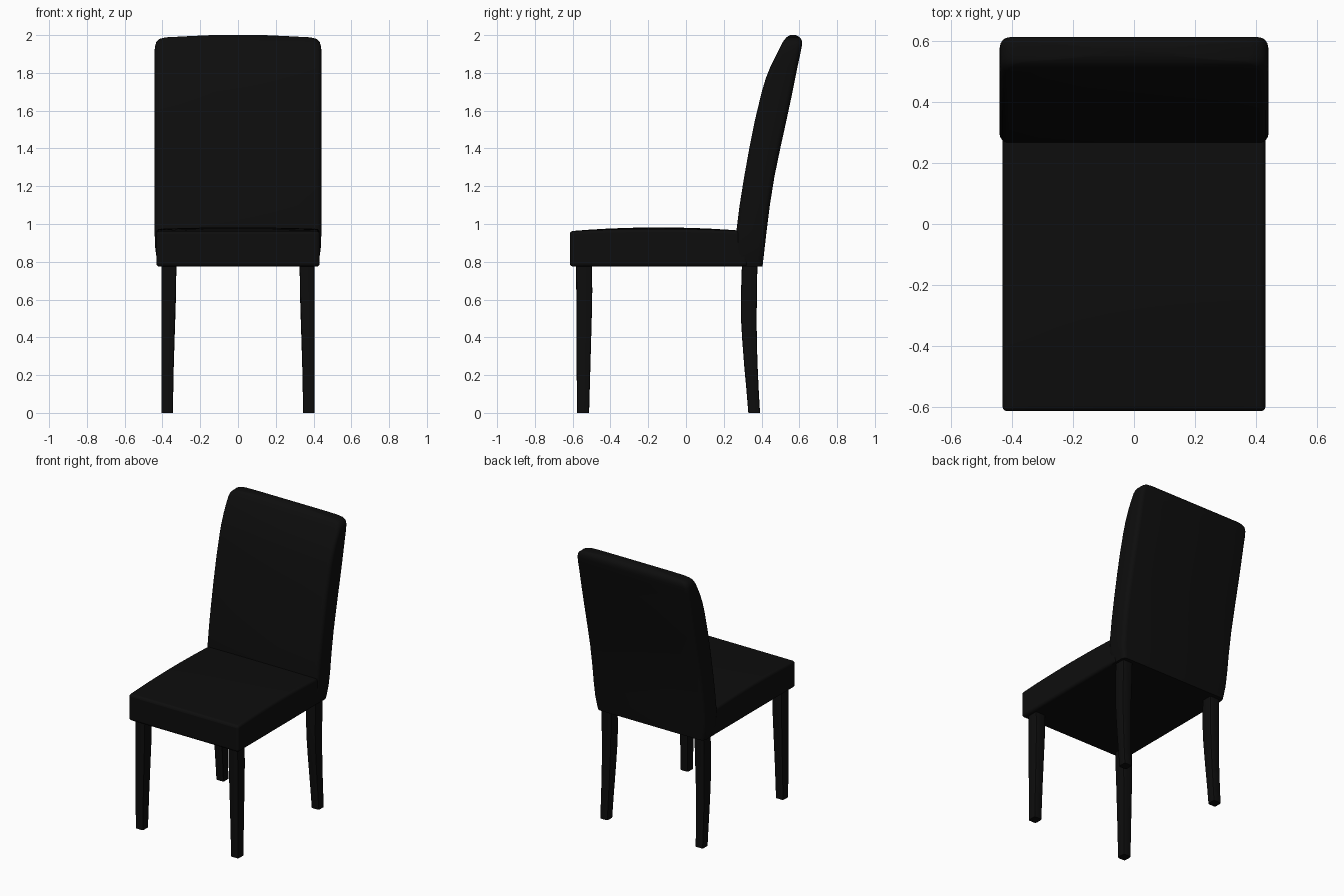
import bpy, bmesh, math

if "Cube" in bpy.data.objects:
    bpy.data.objects.remove(bpy.data.objects["Cube"])

black = bpy.data.materials.new("black leather")
black.diffuse_color = (0.004, 0.004, 0.004, 1)
black.use_nodes = True
black.node_tree.nodes["Principled BSDF"].inputs["Base Color"].default_value = black.diffuse_color


def finish(bm, name, angle=40):
    bmesh.ops.recalc_face_normals(bm, faces=bm.faces)
    me = bpy.data.meshes.new(name)
    bm.to_mesh(me)
    bm.free()
    ob = bpy.data.objects.new(name, me)
    bpy.context.collection.objects.link(ob)
    me.materials.append(black)
    bpy.ops.object.select_all(action='DESELECT')
    ob.select_set(True)
    bpy.context.view_layer.objects.active = ob
    bpy.ops.object.shade_smooth_by_angle(angle=math.radians(angle))
    return ob


def loft(name, rows, radius, steps=3, angle=40):
    """Stack rounded rectangles; each row is (z, x0, x1, y0, y1)."""
    bm = bmesh.new()
    rings = []
    for z, x0, x1, y0, y1 in rows:
        r = min(radius, (y1 - y0) * 0.4)
        ring = []
        corners = ((x1 - r, y1 - r), (x0 + r, y1 - r), (x0 + r, y0 + r), (x1 - r, y0 + r))
        for k, (cx, cy) in enumerate(corners):
            for i in range(steps + 1):
                a = math.pi / 2 * (k + i / steps)
                ring.append(bm.verts.new((cx + r * math.cos(a), cy + r * math.sin(a), z)))
        rings.append(ring)
    n = len(rings[0])
    for a, b in zip(rings, rings[1:]):
        for i in range(n):
            bm.faces.new((a[i], a[(i + 1) % n], b[(i + 1) % n], b[i]))
    bm.faces.new(rings[0])
    bm.faces.new(rings[-1])
    return finish(bm, name, angle)


# Backrest: z, half width, front y, back y
back = [(0.775, 0.422, 0.268, 0.405), (0.80, 0.428, 0.266, 0.408), (0.87, 0.438, 0.265, 0.416),
        (0.965, 0.442, 0.267, 0.427), (1.1, 0.442, 0.284, 0.444), (1.25, 0.442, 0.308, 0.468),
        (1.4, 0.442, 0.335, 0.499), (1.55, 0.442, 0.365, 0.532), (1.7, 0.442, 0.401, 0.564),
        (1.77, 0.442, 0.422, 0.578), (1.84, 0.442, 0.450, 0.592), (1.90, 0.442, 0.480, 0.605),
        (1.94, 0.440, 0.500, 0.613), (1.965, 0.432, 0.513, 0.615), (1.98, 0.415, 0.525, 0.609),
        (1.988, 0.385, 0.532, 0.602), (1.994, 0.27, 0.540, 0.594), (2.0, 0.14, 0.552, 0.580)]
loft("backrest", [(z, -w, w, f, b) for z, w, f, b in back], 0.03, 4)

# Seat cushion with a gently crowned top
bm = bmesh.new()
bmesh.ops.create_cube(bm, size=1)
bmesh.ops.subdivide_edges(bm, edges=bm.edges[:], cuts=9, use_grid_fill=True)
for v in bm.verts:
    u, t, h = v.co.x * 2, v.co.y * 2, v.co.z + 0.5
    y = -0.145 + 0.47 * t
    top = 0.962 + 0.02 * (1 - t * t) * (1 - 0.4 * u * u)
    v.co = (0.432 * u, y, 0.775 + (top - 0.775) * h)
seat = finish(bm, "seat")
bev = seat.modifiers.new("soft edges", 'BEVEL')
bev.width = 0.016
bev.segments = 3
bev.limit_method = 'ANGLE'
bev.angle_limit = math.radians(50)

# Legs: z, inner x, front y, back y
front = [(0, 0.345, -0.577, -0.513), (0.25, 0.340, -0.579, -0.506), (0.5, 0.333, -0.580, -0.499),
         (0.65, 0.328, -0.581, -0.496), (0.785, 0.326, -0.582, -0.499)]
rear = [(0, 0.345, 0.330, 0.392), (0.12, 0.343, 0.320, 0.385), (0.25, 0.340, 0.308, 0.379),
        (0.38, 0.336, 0.298, 0.375), (0.5, 0.332, 0.291, 0.374), (0.6, 0.329, 0.290, 0.375),
        (0.785, 0.326, 0.296, 0.378)]
for part, rows in (("front_leg", front), ("rear_leg", rear)):
    for side, s in (("left", -1), ("right", 1)):
        loft(part + "_" + side,
             [(z, min(s * xi, s * 0.406), max(s * xi, s * 0.406), a, b) for z, xi, a, b in rows],
             0.01, 2)
